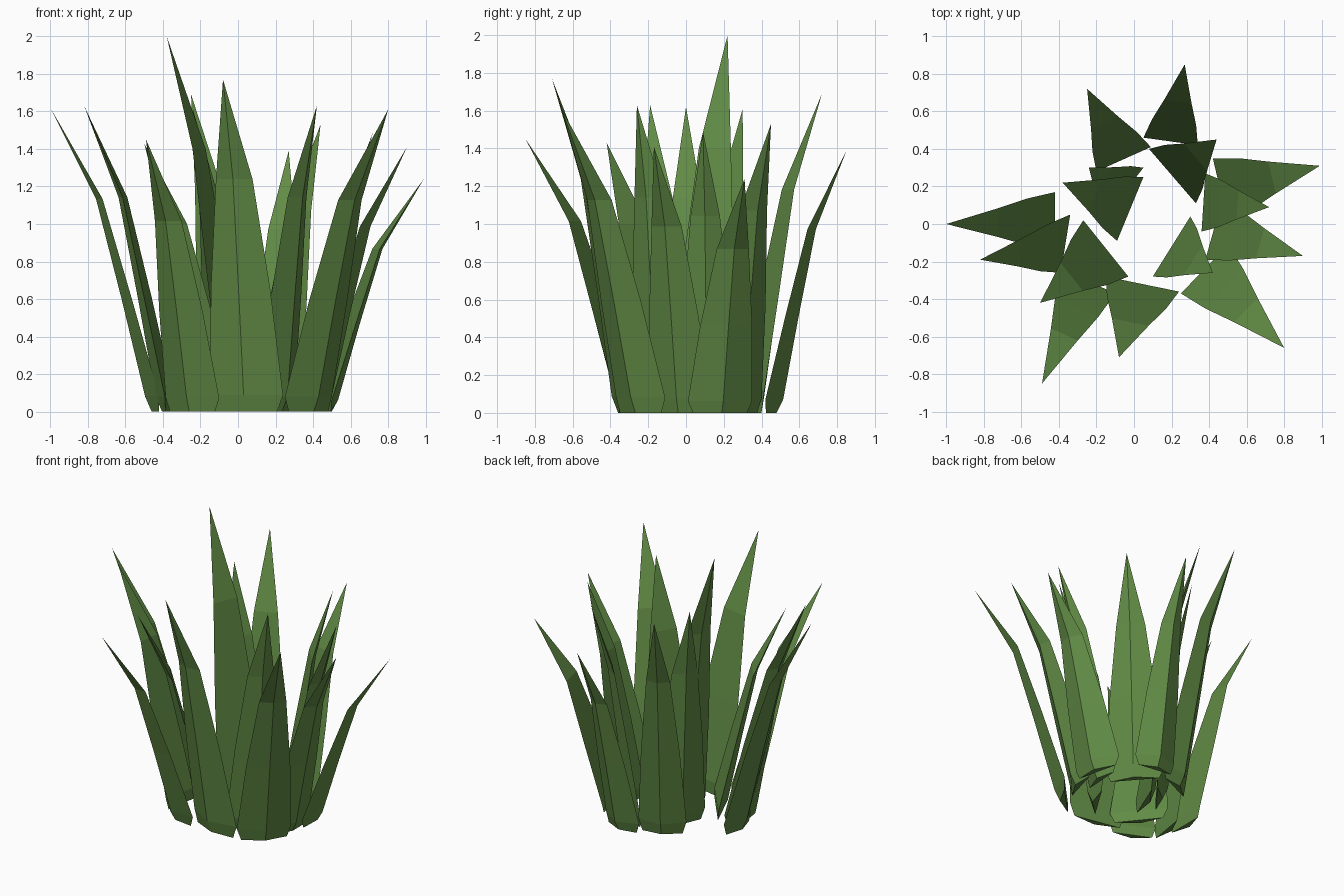
import bpy, bmesh
from mathutils import Vector

if "Cube" in bpy.data.objects:
    bpy.data.objects.remove(bpy.data.objects["Cube"])

green = bpy.data.materials.new("leaf green")
green.diffuse_color = (0.12, 0.26, 0.06, 1)
green.use_nodes = True
green.node_tree.nodes["Principled BSDF"].inputs["Base Color"].default_value = green.diffuse_color

# Cross-sections up a leaf: height share, outward lean share, width share, ridge depth
RINGS = [(0.0, 0.0, 0.84, 0.04), (0.05, 0.0, 1.0, 0.075),
         (0.37, 0.25, 0.81, 0.055), (0.70, 0.52, 0.50, 0.035)]

# Each leaf: two inner base corners (x, y) and the tip (x, y, z)
LEAVES = [
    ((-0.42, 0.17), (-0.42, -0.14), (-1.0, 0.0, 1.62)),
    ((-0.34, 0.05), (-0.39, -0.26), (-0.82, -0.19, 1.63)),
    ((-0.27, 0.02), (-0.03, -0.28), (-0.50, -0.42, 1.43)),
    ((-0.385, -0.24), (-0.10, -0.37), (-0.49, -0.85, 1.45)),
    ((-0.15, -0.28), (0.24, -0.36), (-0.08, -0.71, 1.77)),
    ((0.25, -0.37), (0.50, -0.11), (0.80, -0.66, 1.61)),
    ((0.38, -0.19), (0.47, 0.13), (0.90, -0.17, 1.41)),
    ((0.50, 0.01), (0.42, 0.35), (0.99, 0.31, 1.24)),
    ((0.36, -0.04), (0.38, 0.27), (0.72, 0.09, 1.49)),
    ((0.34, 0.42), (0.05, 0.46), (0.27, 0.85, 1.39)),
    ((0.09, 0.41), (-0.20, 0.28), (-0.25, 0.72, 1.69)),
    ((0.33, 0.11), (0.08, 0.40), (0.44, 0.45, 1.53)),
    ((0.05, 0.25), (-0.09, -0.09), (-0.38, 0.22, 2.0)),
    ((0.05, 0.30), (-0.165, 0.02), (-0.24, 0.30, 1.61)),
    ((0.10, -0.28), (0.30, 0.04), (0.42, -0.26, 1.63)),
]


def make_leaf(number, a, b, tip):
    """Pointed leaf with a flat inner side and a ridged outer side."""
    a, b, tip = Vector((*a, 0)), Vector((*b, 0)), Vector(tip)
    mid, half = (a + b) / 2, (b - a) / 2
    lean = Vector((tip.x, tip.y, 0)) - mid
    out = Vector((half.y, -half.x, 0)).normalized()
    if out.dot(lean) < 0:
        out = -out
    bm = bmesh.new()
    rings = []
    for h, off, width, depth in RINGS:
        c = mid + lean * off + Vector((0, 0, tip.z * h))
        rings.append([bm.verts.new(p) for p in
                      (c - half * width, c + out * depth, c + half * width)])
    for lower, upper in zip(rings, rings[1:]):
        for i in range(3):
            j = (i + 1) % 3
            bm.faces.new((lower[i], lower[j], upper[j], upper[i]))
    point = bm.verts.new(tip)
    for i in range(3):
        bm.faces.new((rings[-1][i], rings[-1][(i + 1) % 3], point))
    bm.faces.new(rings[0])
    bmesh.ops.recalc_face_normals(bm, faces=bm.faces)
    mesh = bpy.data.meshes.new(f"leaf_{number}")
    bm.to_mesh(mesh)
    bm.free()
    mesh.materials.append(green)
    bpy.context.collection.objects.link(bpy.data.objects.new(f"leaf_{number}", mesh))


for n, (a, b, tip) in enumerate(LEAVES, 1):
    make_leaf(n, a, b, tip)
